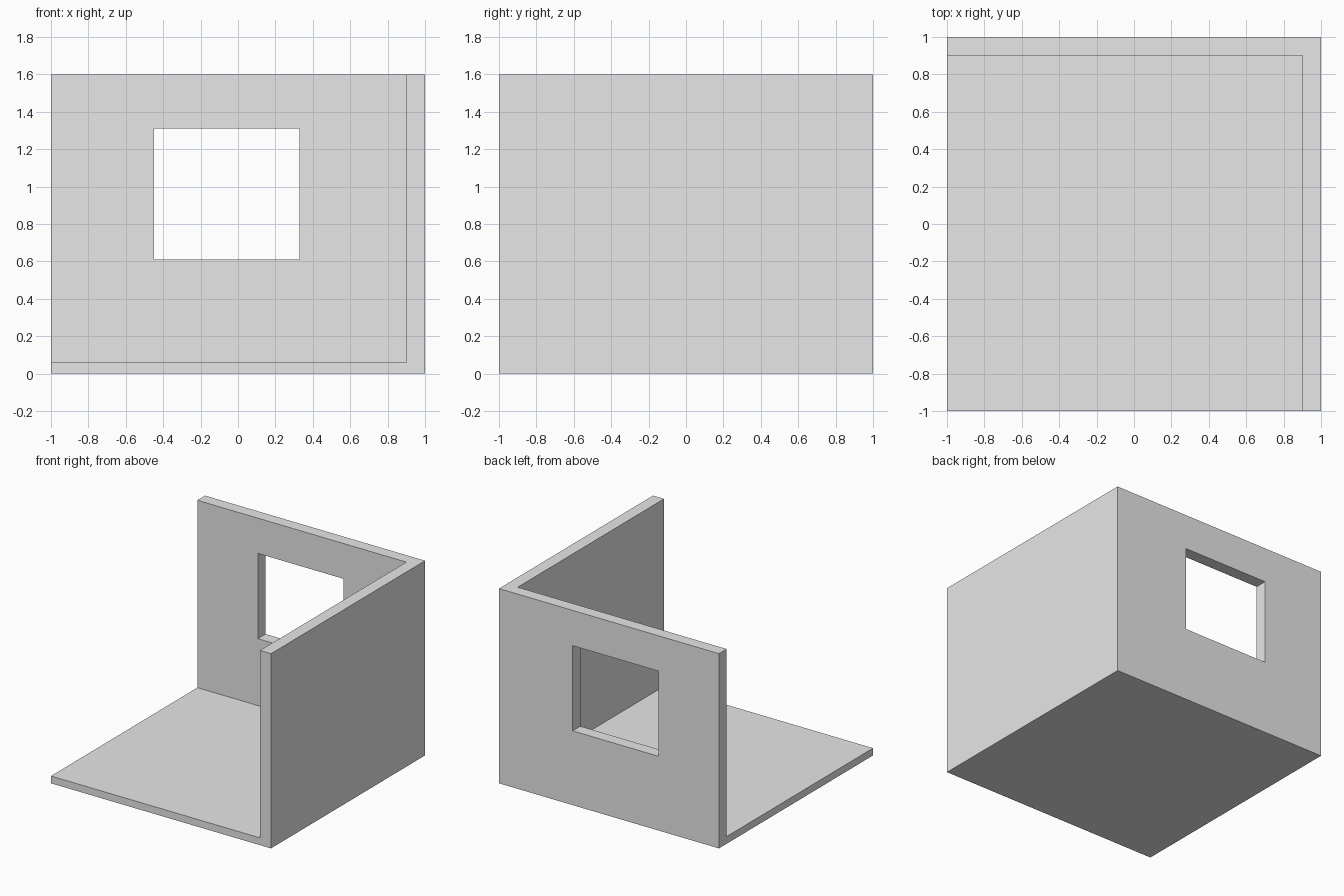
import bpy
from mathutils import Vector

cube = bpy.data.objects.get("Cube")
if cube:
    bpy.data.objects.remove(cube, do_unlink=True)

WALL, FLOOR, HEIGHT = 0.1, 0.06, 1.6
PAST = 0.5  # how far cutters reach beyond the open sides

plaster = bpy.data.materials.new("plain_grey")
plaster.use_nodes = True
grey = (0.8, 0.8, 0.8, 1)
plaster.diffuse_color = grey
plaster.node_tree.nodes["Principled BSDF"].inputs["Base Color"].default_value = grey


def box(name, low, high):
    """Box between two opposite corners."""
    low, high = Vector(low), Vector(high)
    bpy.ops.mesh.primitive_cube_add(size=1, location=(low + high) / 2)
    obj = bpy.context.object
    obj.name = name
    obj.scale = high - low
    bpy.ops.object.transform_apply(location=True, rotation=False, scale=True)
    obj.data.materials.append(plaster)
    return obj


def cut(target, cutter):
    """Subtract the cutter from the target, then discard the cutter."""
    cutter.hide_render = True
    bpy.context.view_layer.objects.active = target
    mod = target.modifiers.new(cutter.name, "BOOLEAN")
    mod.operation = "DIFFERENCE"
    mod.solver = "EXACT"
    mod.object = cutter
    bpy.ops.object.modifier_apply(modifier=mod.name)
    bpy.data.objects.remove(cutter, do_unlink=True)


# Solid block that becomes the floor and two walls
room = box("room_shell", (-1, -1, 0), (1, 1, HEIGHT))

# Open interior, leaving the floor, back wall and left wall
cut(room, box("interior_cutter", (-1 - PAST, -1 - PAST, FLOOR),
              (1 - WALL, 1 - WALL, HEIGHT + PAST)))

# Window opening through the back wall
cut(room, box("window_cutter", (-0.45, 0.7, 0.61), (0.33, 1 + PAST, 1.31)))
